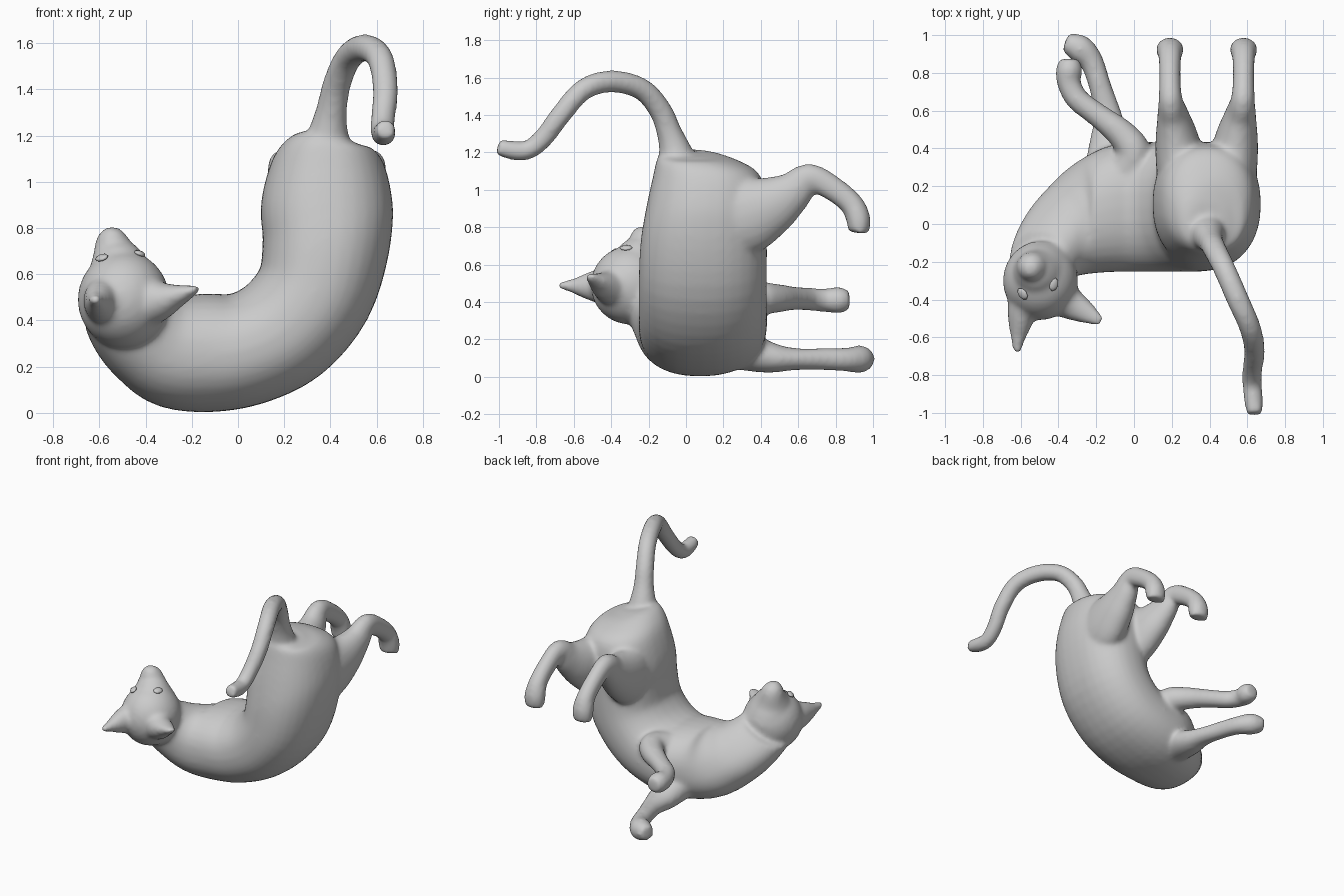
import bpy, bmesh, math
from mathutils import Vector, Matrix


def spline(rows, steps):
    """Catmull-Rom interpolation of rows (x, y, z, half size a, half size b)."""
    rows = [Vector(r if len(r) == 5 else (*r, r[3])) for r in rows]
    p = [rows[0]] + rows + [rows[-1]]
    out = []
    for i in range(1, len(p) - 2):
        for k in range(steps):
            t = k / steps
            m1, m2 = (p[i + 1] - p[i - 1]) / 2, (p[i + 2] - p[i]) / 2
            out.append(p[i] * (2*t**3 - 3*t**2 + 1) + m1 * (t**3 - 2*t**2 + t)
                       + p[i + 1] * (3*t**2 - 2*t**3) + m2 * (t**3 - t**2))
    return out + [rows[-1]]


def bulge(c, e):
    return math.copysign(abs(c) ** e, c)


def tube(bm, rows, ref, steps=4, sides=20, upright=False, e=1.0):
    """Loft ellipses along a path; size a runs along ref, size b across it.
    upright keeps every ring parallel to ref; e below 1 makes rings squarer."""
    pts = spline(rows, steps)
    rings = []
    for i, q in enumerate(pts):
        a, b = pts[max(i - 1, 0)], pts[min(i + 1, len(pts) - 1)]
        t = Vector(b[:3]) - Vector(a[:3])
        u = Vector(ref)
        if upright:
            t -= u * t.dot(u)
        t.normalize()
        u = (u - t * u.dot(t)).normalized()
        v = t.cross(u)
        rings.append([bm.verts.new(Vector(q[:3]) + u * q[3] * bulge(math.cos(w), e)
                                   + v * q[4] * bulge(math.sin(w), e))
                      for w in (2 * math.pi * k / sides for k in range(sides))])
    for r, s in zip(rings, rings[1:]):
        for k in range(sides):
            j = (k + 1) % sides
            bm.faces.new((r[k], r[j], s[j], s[k]))
    bm.faces.new(rings[0][::-1])
    bm.faces.new(rings[-1])


def make(name, bm):
    bmesh.ops.recalc_face_normals(bm, faces=bm.faces[:])
    for f in bm.faces:
        f.smooth = True
    me = bpy.data.meshes.new(name)
    bm.to_mesh(me)
    bm.free()
    ob = bpy.data.objects.new(name, me)
    bpy.context.collection.objects.link(ob)
    return ob


X, Y, Z = (1, 0, 0), (0, 1, 0), (0, 0, 1)
bm = bmesh.new()

# torso: rump, sideways bend, chest, neck
tube(bm, [(.40, -.01, 1.195, .12, .11), (.395, .05, 1.165, .205, .185), (.39, .11, 1.08, .285, .245),
          (.385, .108, .90, .322, .286), (.38, .095, .72, .338, .275), (.33, .09, .52, .343, .258),
          (.20, .09, .36, .343, .252), (.03, .09, .275, .343, .247), (-.13, .08, .26, .335, .257),
          (-.28, .035, .265, .305, .245), (-.39, -.04, .32, .26, .215), (-.46, -.12, .39, .22, .198),
          (-.51, -.22, .47, .18, .18)], Y, sides=32, upright=True, e=.88)

# skull and muzzle
bmesh.ops.create_uvsphere(bm, u_segments=24, v_segments=16, radius=1,
                          matrix=Matrix.Translation((-.495, -.30, .49)) @ Matrix.Diagonal((.2, .21, .21, 1)))
tube(bm, [(-.50, -.26, .54, .175), (-.52, -.25, .64, .13), (-.54, -.23, .72, .085),
          (-.54, -.24, .765, .065), (-.535, -.25, .80, .03)], X)

# ears
tube(bm, [(-.56, -.33, .48, .13, .10), (-.59, -.45, .485, .10, .082), (-.605, -.54, .485, .068, .06),
          (-.615, -.62, .487, .034, .036), (-.618, -.685, .49, .02, .022)], Z)
tube(bm, [(-.43, -.36, .48, .13, .12), (-.34, -.42, .485, .09, .088), (-.27, -.46, .505, .055, .066),
          (-.21, -.495, .525, .03, .044), (-.17, -.515, .54, .018, .022)], Z)

# tail
tube(bm, [(.39, -.02, 1.08, .11), (.39, -.055, 1.20, .09), (.405, -.09, 1.31, .068), (.43, -.14, 1.43, .062),
          (.48, -.24, 1.54, .06), (.55, -.40, 1.58, .06), (.615, -.55, 1.535, .058),
          (.638, -.67, 1.40, .056), (.628, -.76, 1.28, .054), (.625, -.84, 1.215, .052),
          (.632, -.92, 1.21, .052), (.64, -1.007, 1.23, .044)], X)

# hind legs, mirrored about the rump
for s in (-1, 1):
    tube(bm, [(.385 + s * dx, y, z, a, b) for dx, y, z, a, b in (
        (.12, .12, .84, .12, .18), (.138, .30, .86, .13, .215), (.158, .45, .915, .115, .165),
        (.178, .57, .99, .085, .112), (.192, .66, 1.065, .064, .078), (.195, .78, 1.01, .058, .068),
        (.195, .885, .925, .062, .064), (.195, .922, .84, .074, .066), (.195, .922, .77, .068, .055))], X)

# upper and lower front legs
tube(bm, [(-.10, .20, .35, .12), (.0, .36, .415, .095), (-.06, .47, .42, .08), (-.19, .575, .42, .064),
          (-.30, .66, .415, .062), (-.345, .75, .41, .064), (-.343, .82, .41, .072),
          (-.343, .875, .41, .05)], Z)
tube(bm, [(-.15, .25, .16, .12), (-.13, .44, .105, .085, .105), (-.14, .58, .095, .06, .075),
          (-.18, .73, .095, .06), (-.225, .86, .092, .064), (-.29, .93, .095, .075),
          (-.365, .96, .10, .05)], Z)

body = make("cat_body", bm)
# fuse all the limbs into one soft skin
rm = body.modifiers.new("fuse", 'REMESH')
rm.mode = 'VOXEL'
rm.voxel_size = .014
rm.use_smooth_shade = True
sm = body.modifiers.new("soften", 'SMOOTH')
sm.factor = .5
sm.iterations = 14

# eyes: small flat lozenges set in the face
for name, p in (("left_eye", (-.59, -.37, .672)), ("right_eye", (-.425, -.32, .69))):
    bm = bmesh.new()
    n = Vector(p) - Vector((-.5, -.30, .49))
    mat = Matrix.Translation(p) @ n.to_track_quat('Z', 'Y').to_matrix().to_4x4()
    bmesh.ops.create_uvsphere(bm, u_segments=8, v_segments=6, radius=1,
                              matrix=mat @ Matrix.Diagonal((.036, .026, .012, 1)))
    make(name, bm)
